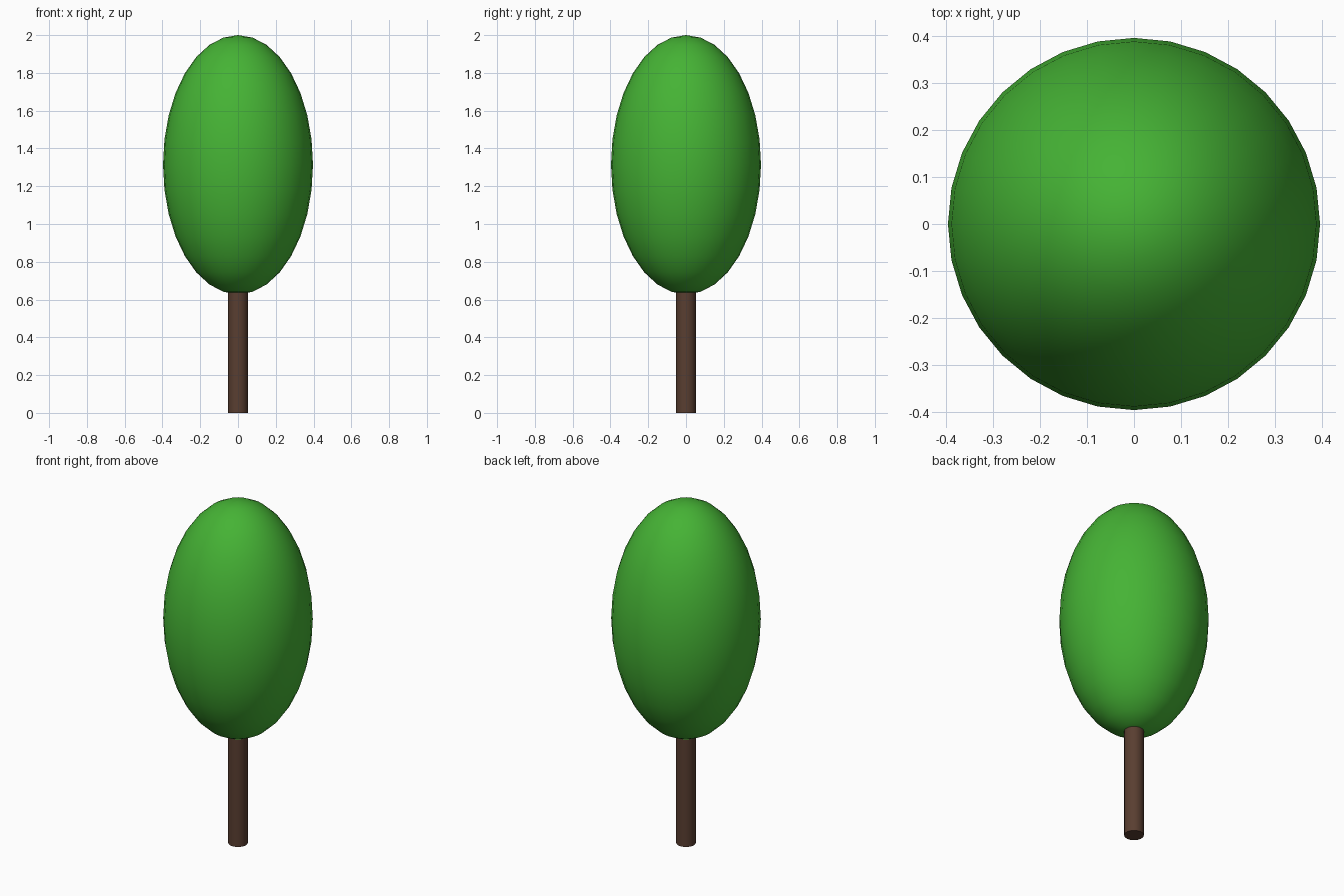
import bpy

if "Cube" in bpy.data.objects:
    bpy.data.objects.remove(bpy.data.objects["Cube"])

CROWN_BOTTOM, CROWN_TOP, CROWN_RADIUS = 0.628, 2.0, 0.397
TRUNK_RADIUS, TRUNK_TOP = 0.052, 0.75


def finish(name, color):
    """Name, colour and smooth-shade the active object."""
    obj = bpy.context.object
    obj.name = name
    bpy.ops.object.transform_apply(location=False, rotation=False, scale=True)
    mat = bpy.data.materials.new(name + "_color")
    mat.diffuse_color = (*color, 1)
    mat.use_nodes = True
    mat.node_tree.nodes["Principled BSDF"].inputs["Base Color"].default_value = mat.diffuse_color
    obj.data.materials.append(mat)
    bpy.ops.object.shade_smooth_by_angle()


# Trunk: plain cylinder running up into the foliage
bpy.ops.mesh.primitive_cylinder_add(
    vertices=32, radius=TRUNK_RADIUS, depth=TRUNK_TOP, location=(0, 0, TRUNK_TOP / 2))
finish("trunk", (0.1, 0.048, 0.03))

# Crown: sphere stretched upright
bpy.ops.mesh.primitive_uv_sphere_add(
    segments=32, ring_count=16, radius=1, location=(0, 0, (CROWN_BOTTOM + CROWN_TOP) / 2))
bpy.context.object.scale = (CROWN_RADIUS, CROWN_RADIUS, (CROWN_TOP - CROWN_BOTTOM) / 2)
finish("crown", (0.06, 0.45, 0.035))
